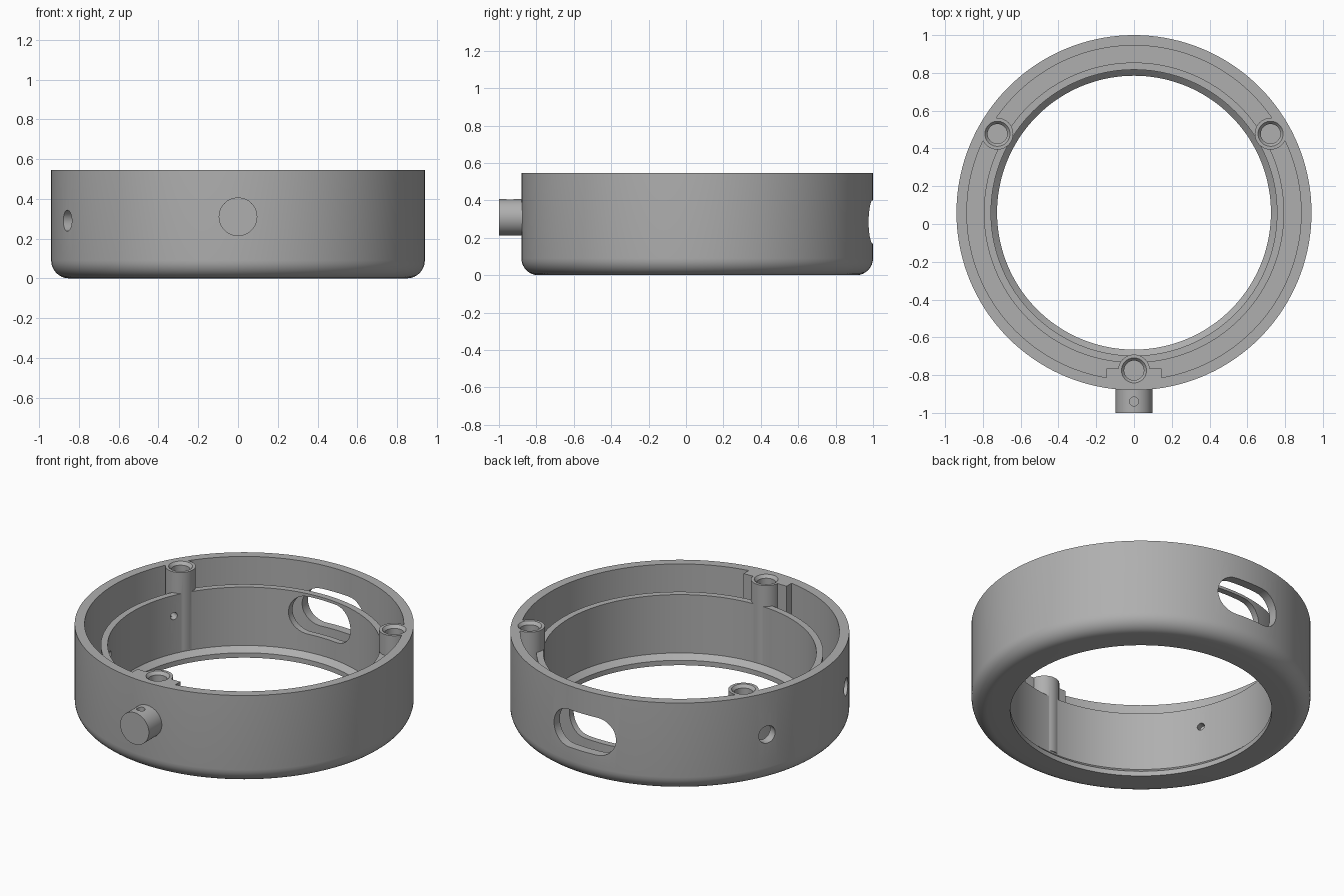
import bpy, bmesh, math
from mathutils import Matrix, Vector

CY = 0.06          # ring centre in y
TOP = 0.545        # rim height
SEG = 144

cube = bpy.data.objects.get("Cube")
if cube:
    bpy.data.objects.remove(cube, do_unlink=True)

grey = bpy.data.materials.new("satin_grey")
grey.use_nodes = True
tone = (0.43, 0.43, 0.43, 1)
grey.diffuse_color = tone
grey.node_tree.nodes["Principled BSDF"].inputs["Base Color"].default_value = tone


def finish(name, bm):
    bmesh.ops.recalc_face_normals(bm, faces=bm.faces)
    mesh = bpy.data.meshes.new(name)
    bm.to_mesh(mesh)
    bm.free()
    obj = bpy.data.objects.new(name, mesh)
    bpy.context.collection.objects.link(obj)
    mesh.materials.append(grey)
    return obj


def lathe(name, profile, centre=(0, 0, 0), steps=SEG):
    """Revolve a closed (radius, z) outline about a vertical axis."""
    bm = bmesh.new()
    rings = []
    for i in range(steps):
        a = math.tau * i / steps
        rings.append([bm.verts.new((r * math.cos(a), r * math.sin(a), z)) for r, z in profile])
    n = len(profile)
    for i in range(steps):
        p, q = rings[i], rings[(i + 1) % steps]
        for j in range(n):
            k = (j + 1) % n
            bm.faces.new((p[j], q[j], q[k], p[k]))
    bmesh.ops.translate(bm, verts=bm.verts, vec=centre)
    return finish(name, bm)


def cylinder(name, start, end, r1, r2=None, steps=40):
    a, b = Vector(start), Vector(end)
    turn = (b - a).to_track_quat("Z", "Y").to_matrix().to_4x4()
    bm = bmesh.new()
    bmesh.ops.create_cone(bm, cap_ends=True, segments=steps, radius1=r1,
                          radius2=r1 if r2 is None else r2, depth=(b - a).length,
                          matrix=Matrix.Translation((a + b) / 2) @ turn)
    return finish(name, bm)


def box(name, low, high):
    bm = bmesh.new()
    bmesh.ops.create_cube(bm, size=1)
    low, high = Vector(low), Vector(high)
    for v in bm.verts:
        v.co = (low + high) / 2 + v.co * (high - low)
    return finish(name, bm)


def slot(name, width, height, z, y0, y1):
    """Rounded-end prism running along y."""
    r, half = height / 2, (width - height) / 2
    bm = bmesh.new()
    outline = []
    for i in range(40):
        a = -math.pi / 2 + math.pi * (i % 20) / 19 + (math.pi if i >= 20 else 0)
        side = half if i < 20 else -half
        outline.append(bm.verts.new((side + r * math.cos(a), y0, z + r * math.sin(a))))
    face = bm.faces.new(outline)
    ext = bmesh.ops.extrude_face_region(bm, geom=[face])
    verts = [g for g in ext["geom"] if isinstance(g, bmesh.types.BMVert)]
    bmesh.ops.translate(bm, verts=verts, vec=(0, y1 - y0, 0))
    return finish(name, bm)


def combine(target, tool, operation):
    mod = target.modifiers.new("cut", "BOOLEAN")
    mod.operation, mod.solver, mod.object = operation, "EXACT", tool
    bpy.ops.object.select_all(action="DESELECT")
    bpy.context.view_layer.objects.active = target
    target.select_set(True)
    bpy.ops.object.modifier_apply(modifier=mod.name)
    bpy.data.objects.remove(tool, do_unlink=True)


def polar(radius, degrees, z):
    a = math.radians(degrees)
    return (radius * math.cos(a), CY + radius * math.sin(a), z)


def smooth(obj):
    bpy.ops.object.select_all(action="DESELECT")
    bpy.context.view_layer.objects.active = obj
    obj.select_set(True)
    bpy.ops.object.shade_smooth_by_angle(angle=math.radians(30))


# Double-walled ring: rounded base, deep groove, low inner wall, bevelled lip
fillet = 0.09
profile = [(0.725, 0), (0.725, 0.03), (0.757, 0.06), (0.757, 0.417), (0.795, 0.417),
           (0.795, 0.08), (0.885, 0.08), (0.885, TOP), (0.94, TOP)]
for i in range(9):
    a = math.pi / 2 * i / 8
    profile.append((0.94 - fillet + fillet * math.cos(a), fillet - fillet * math.sin(a)))
ring = lathe("ring_body", profile, (0, CY, 0))

# Screw bosses and the block behind the front one
combine(ring, box("boss_block", (-0.145, -0.85, 0.07), (0.145, -0.765, TOP)), "UNION")
for angle in (30, 150, 270):
    combine(ring, cylinder("boss", polar(0.835, angle, 0.07), polar(0.835, angle, TOP), 0.084), "UNION")

# Blind screw holes with a small countersink
for angle in (30, 150, 270):
    at = lambda z: polar(0.835, angle, z)
    combine(ring, cylinder("screw_hole", at(0.38), at(0.6), 0.052), "DIFFERENCE")
    combine(ring, cylinder("countersink", at(TOP - 0.018), at(TOP + 0.002), 0.052, 0.068), "DIFFERENCE")

# Rear window through both walls
combine(ring, slot("rear_window", 0.42, 0.23, 0.285, 0.7, 1.1), "DIFFERENCE")

# Two side holes, wide outside and narrow inside
for angle in (156, 204):
    combine(ring, cylinder("wide_hole", polar(0.86, angle, 0.29), polar(1, angle, 0.29), 0.053), "DIFFERENCE")
    combine(ring, cylinder("narrow_hole", polar(0.7, angle, 0.29), polar(0.9, angle, 0.29), 0.022, steps=24), "DIFFERENCE")
smooth(ring)

# Front stud with a cross hole
stud = cylinder("front_stud", (0, -1, 0.31), (0, -0.85, 0.31), 0.097, steps=64)
combine(stud, cylinder("stud_hole", (0, -0.94, 0.31), (0, -0.94, 0.45), 0.024, steps=24), "DIFFERENCE")
smooth(stud)
